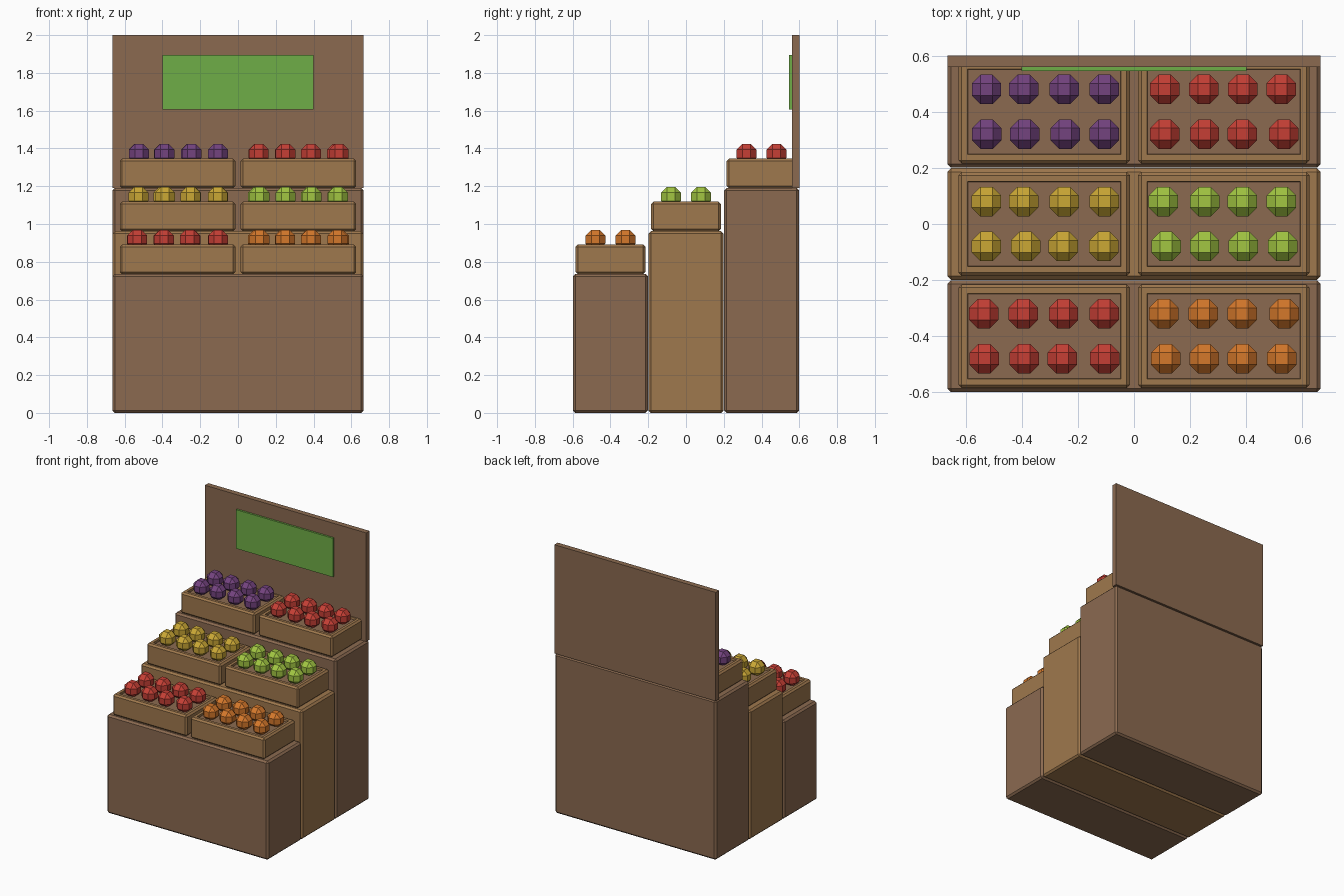
import bpy
import bmesh
import random
from mathutils import Matrix, Vector

random.seed(4)

cube = bpy.data.objects.get("Cube")
if cube:
    bpy.data.objects.remove(cube, do_unlink=True)


def material(name, hex_code):
    """Flat material from an sRGB hex colour, stored as linear values."""
    rgb = [int(hex_code[i:i + 2], 16) / 255 for i in (0, 2, 4)]
    lin = [c / 12.92 if c < 0.04045 else ((c + 0.055) / 1.055) ** 2.4 for c in rgb]
    mat = bpy.data.materials.new(name)
    mat.use_nodes = True
    mat.diffuse_color = (*lin, 1)
    mat.node_tree.nodes["Principled BSDF"].inputs["Base Color"].default_value = (*lin, 1)
    return mat


brown = material("brown wood", "8B6A50")
tan = material("tan wood", "9F784D")
green = material("sign green", "6FAD47")
red = material("red fruit", "C63F35")
orange = material("orange fruit", "D5782B")
yellow = material("yellow fruit", "CBA835")
lime = material("lime fruit", "A2C642")
purple = material("purple fruit", "74437F")


def chamfered(bm, centre, size, chamfer):
    """Add a box with chamfered edges to a bmesh."""
    mat = Matrix.Translation(centre) @ Matrix.Diagonal((*size, 1))
    verts = bmesh.ops.create_cube(bm, size=1, matrix=mat)["verts"]
    if chamfer:
        edges = list({e for v in verts for e in v.link_edges})
        bmesh.ops.bevel(bm, geom=edges, offset=chamfer, segments=1,
                        profile=0.5, affect='EDGES')


def finish(bm, name, *mats):
    mesh = bpy.data.meshes.new(name)
    bm.to_mesh(mesh)
    bm.free()
    for mat in mats:
        mesh.materials.append(mat)
    obj = bpy.data.objects.new(name, mesh)
    bpy.context.collection.objects.link(obj)
    return obj


def box(name, centre, size, mat, chamfer=0.0):
    bm = bmesh.new()
    chamfered(bm, centre, size, chamfer)
    return finish(bm, name, mat)


def crate(name, x, y, z):
    """Shallow tray: chamfered box whose top is inset and sunk."""
    bm = bmesh.new()
    chamfered(bm, (x, y, z + CRATE_H / 2), (0.612, 0.37, CRATE_H), 0.012)
    top = max(bm.faces, key=lambda f: f.calc_center_median().z)
    bmesh.ops.inset_region(bm, faces=[top], thickness=0.03)
    bmesh.ops.inset_region(bm, faces=[top], thickness=0.002, depth=-0.015)
    top.material_index = 1
    return finish(bm, name, tan, brown)


def fruit_pile(name, x, y, z, mat):
    """Two rows of four faceted fruits with slightly uneven spacing."""
    bm = bmesh.new()
    for col in range(4):
        for row in (-1, 1):
            jitter = random.uniform(-0.006, 0.006)
            centre = Vector((x + (col - 1.5) * 0.14 + jitter, y + row * 0.08, z))
            chamfered(bm, centre, (0.105, 0.105, 0.105), 0.031)
    return finish(bm, name, mat)


CRATE_H = 0.156

# Stepped stand with two crates on every step
tiers = [
    ("front", -0.4, 0.735, brown, red, orange),
    ("middle", 0.0, 0.962, tan, yellow, lime),
    ("back", 0.4, 1.19, brown, purple, red),
]
for tier, y, height, wood, right_fruit, left_fruit in tiers:
    box(tier + "_step", (0, y, height / 2), (1.33, 0.398, height), wood, 0.013)
    for side, x, fruit in (("right", -0.32, right_fruit), ("left", 0.32, left_fruit)):
        label = tier + "_" + side
        crate(label + "_crate", x, y, height)
        fruit_pile(label + "_fruit", x, y, height + CRATE_H + 0.026, fruit)

# Back board and its sign panel
box("back_board", (0, 0.58, 1.595), (1.33, 0.04, 0.81), brown)
box("sign_panel", (0, 0.553, 1.75), (0.8, 0.015, 0.29), green)
